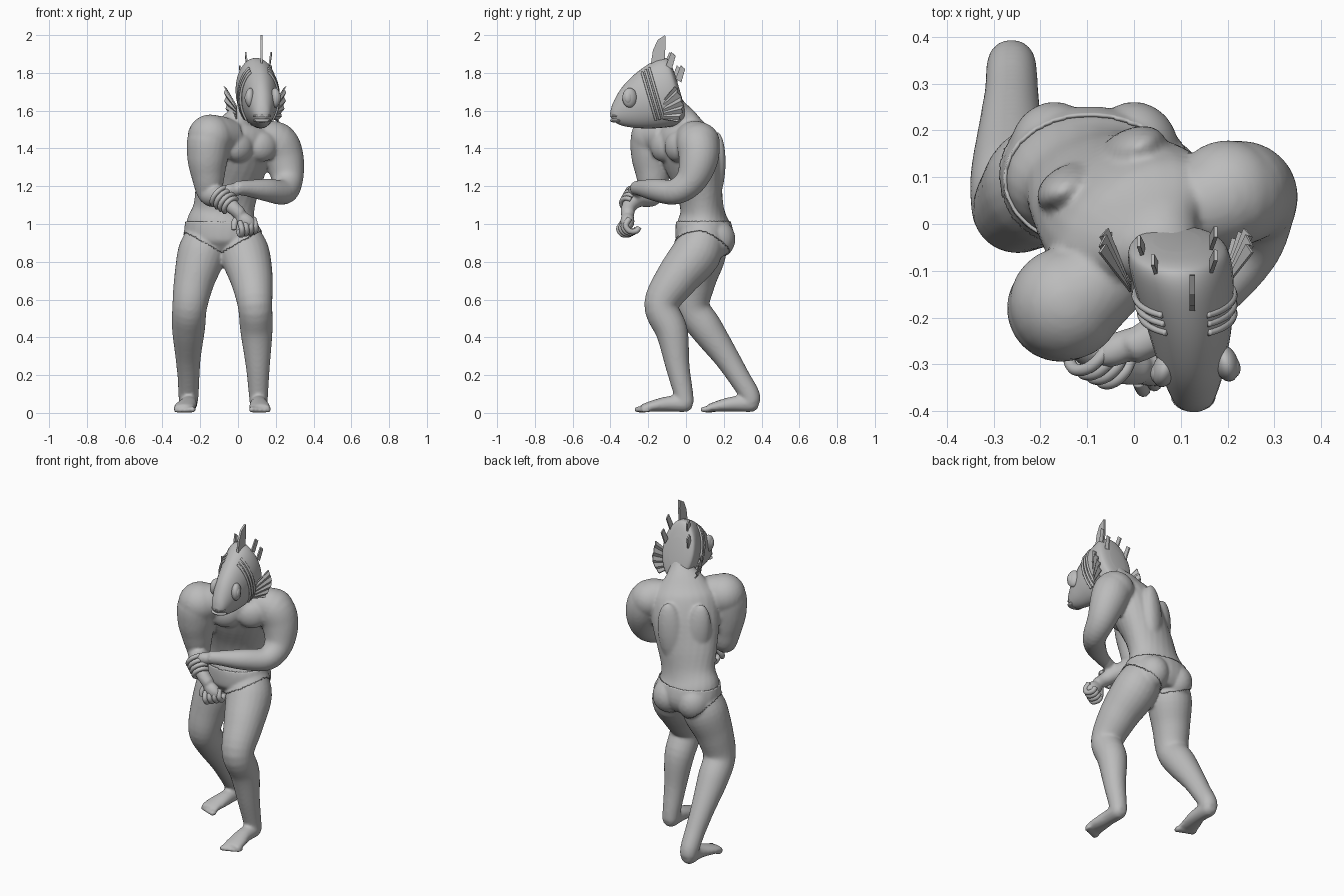
import bpy, bmesh, math
from mathutils import Vector, Matrix

if "Cube" in bpy.data.objects:
    bpy.data.objects.remove(bpy.data.objects["Cube"])

grey = bpy.data.materials.new("plain grey")
grey.use_nodes = True
grey.diffuse_color = (0.5, 0.5, 0.5, 1)
grey.node_tree.nodes["Principled BSDF"].inputs["Base Color"].default_value = (0.5, 0.5, 0.5, 1)


def finish(name, bm, smooth=True):
    bmesh.ops.recalc_face_normals(bm, faces=bm.faces[:])
    mesh = bpy.data.meshes.new(name)
    bm.to_mesh(mesh)
    bm.free()
    mesh.materials.append(grey)
    if smooth:
        mesh.shade_smooth()
    ob = bpy.data.objects.new(name, mesh)
    bpy.context.collection.objects.link(ob)
    return ob


def spline(rows, steps):
    """Smooth interpolation through every row of numbers."""
    out = []
    for i in range(len(rows) - 1):
        a, b, c, d = (rows[max(i - 1, 0)], rows[i], rows[i + 1], rows[min(i + 2, len(rows) - 1)])
        for s in range(steps):
            t = s / steps
            out.append([q + t * ((r - p) + t * ((2 * p - 5 * q + 4 * r - e) + t * (3 * (q - r) + e - p))) / 2
                        for p, q, r, e in zip(a, b, c, d)])
    return out + [list(rows[-1])]


def tube(name, rows, normal=None, side=None, steps=5, seg=24):
    """Loft of rows (x, y, z, radius, width ratio, yaw)."""
    rows = spline([tuple(r) + (1, 0)[len(r) - 4:] for r in rows], steps)
    bm, rings = bmesh.new(), []
    for i, (x, y, z, r, k, yaw) in enumerate(rows):
        ahead, behind = rows[min(i + 1, len(rows) - 1)], rows[max(i - 1, 0)]
        t = (normal or Vector(ahead[:3]) - Vector(behind[:3])).normalized()
        u = side or Vector((math.cos(yaw), math.sin(yaw), 0))
        u = (u - t * u.dot(t)).normalized()
        v = t.cross(u)
        ring = []
        for j in range(seg):
            a = math.tau * j / seg
            ring.append(bm.verts.new(Vector((x, y, z)) + r * (k * math.cos(a) * u + math.sin(a) * v)))
        rings.append(ring)
    for a, b in zip(rings, rings[1:]):
        for j in range(seg):
            n = (j + 1) % seg
            bm.faces.new((a[j], a[n], b[n], b[j]))
    bm.faces.new(rings[0])
    bm.faces.new(rings[-1])
    return finish(name, bm)


def blob(name, loc, size, yaw=0, tilt=0):
    bm = bmesh.new()
    m = Matrix.Translation(loc) @ Matrix.Rotation(yaw, 4, "Z") @ Matrix.Rotation(tilt, 4, "Y")
    bmesh.ops.create_uvsphere(bm, u_segments=24, v_segments=16, radius=1,
                              matrix=m @ Matrix.Diagonal((*size, 1)))
    return finish(name, bm)


def plate(name, points, thick=0.008):
    bm = bmesh.new()
    bm.faces.new([bm.verts.new(p) for p in points])
    ob = finish(name, bm, False)
    mod = ob.modifiers.new("thickness", "SOLIDIFY")
    mod.thickness, mod.offset = thick, 0
    return ob


def bake(ob):
    dg = bpy.context.evaluated_depsgraph_get()
    mesh = bpy.data.meshes.new_from_object(ob.evaluated_get(dg))
    ob.modifiers.clear()
    ob.data = mesh


# Torso, twisted towards the model's left
parts = [tube("body", [
    (-0.085, 0.1, 0.86, 0.11, 1.2, -0.1), (-0.085, 0.1, 0.92, 0.145, 1.3, -0.1),
    (-0.085, 0.09, 1.0, 0.14, 1.35, -0.05), (-0.075, 0.085, 1.08, 0.115, 1.42, 0.1),
    (-0.055, 0.065, 1.2, 0.12, 1.45, 0.3), (-0.015, 0.025, 1.35, 0.137, 1.42, 0.5),
    (0.02, -0.01, 1.47, 0.13, 1.45, 0.52), (0.04, -0.03, 1.55, 0.085, 1.5, 0.52),
    (0.07, -0.06, 1.6, 0.07, 1.1, 0.5), (0.09, -0.09, 1.66, 0.06, 1, 0.5)])]
axis, front = Vector((0.86, 0.5, 0)), Vector((0.5, -0.86, 0))
for s in (-1, 1):
    chest = Vector((0.02, -0.01, 1.41)) + axis * s * 0.075 + front * 0.09
    parts.append(blob("chest_muscle", chest, (0.085, 0.055, 0.08), 0.52))
    back = Vector((-0.02, 0.03, 1.3)) + axis * s * 0.075 - front * 0.1
    parts.append(blob("back_muscle", back, (0.075, 0.05, 0.19), 0.45, s * 0.12))
    parts.append(blob("buttock", (-0.085 + s * 0.085, 0.155, 0.92), (0.09, 0.1, 0.1)))

# Legs
parts.append(tube("left_leg", [
    (0.0, 0.1, 0.97, 0.10), (0.035, 0.06, 0.85, 0.13), (0.072, -0.05, 0.71, 0.113),
    (0.09, -0.13, 0.57, 0.092), (0.098, -0.075, 0.43, 0.085), (0.105, -0.045, 0.25, 0.064),
    (0.108, -0.015, 0.11, 0.052), (0.11, -0.005, 0.05, 0.048)]))
parts.append(tube("right_leg", [
    (-0.16, 0.1, 0.97, 0.10), (-0.19, 0.085, 0.85, 0.128), (-0.232, 0.05, 0.7, 0.108),
    (-0.256, 0.035, 0.56, 0.092), (-0.262, 0.105, 0.45, 0.088), (-0.264, 0.21, 0.3, 0.068),
    (-0.262, 0.28, 0.19, 0.058), (-0.262, 0.335, 0.1, 0.054), (-0.262, 0.345, 0.055, 0.05)]))

# Feet with toes
for x, y, turn in ((0.11, 0, 0.005), (-0.262, 0.35, -0.02)):
    parts.append(tube("foot", [
        (x, y + 0.035, 0.045, 0.025, 1), (x, y, 0.05, 0.045, 1), (x, y - 0.1, 0.047, 0.04, 1.15),
        (x + turn, y - 0.19, 0.033, 0.028, 2), (x + turn, y - 0.235, 0.025, 0.018, 3)]))
    inner = 1 if x < 0 else -1
    for i in range(5):
        big = 0.018 - 0.0018 * i
        parts.append(blob("toe", (x + turn + inner * (0.043 - 0.023 * i), y - 0.25 + 0.009 * i, big),
                          (big * 0.85, 0.028, big)))

# Arms
parts.append(tube("left_arm", [
    (0.1, 0.02, 1.45, 0.09), (0.2, 0.06, 1.43, 0.112), (0.245, 0.065, 1.34, 0.105),
    (0.262, 0.025, 1.23, 0.082), (0.24, -0.06, 1.17, 0.068), (0.15, -0.16, 1.18, 0.06),
    (0.04, -0.24, 1.19, 0.042), (-0.01, -0.265, 1.19, 0.038)]))
parts.append(blob("left_shoulder", (0.2, 0.065, 1.43), (0.115, 0.115, 0.11)))
parts.append(tube("right_arm", [
    (-0.03, -0.09, 1.46, 0.09), (-0.14, -0.17, 1.46, 0.115), (-0.16, -0.18, 1.36, 0.11),
    (-0.158, -0.175, 1.25, 0.088), (-0.145, -0.18, 1.16, 0.066), (-0.09, -0.255, 1.14, 0.052),
    (-0.035, -0.3, 1.095, 0.04), (0.015, -0.31, 1.05, 0.036)]))
parts.append(blob("right_shoulder", (-0.145, -0.17, 1.46), (0.122, 0.122, 0.12)))
parts.append(blob("left_palm", (-0.03, -0.265, 1.18), (0.06, 0.035, 0.035), 0.5))
parts.append(blob("right_palm", (0.04, -0.31, 1.015), (0.062, 0.038, 0.042), 0, 0.6))

# Merge the parts into one skin
for ob in parts[1:]:
    bpy.data.objects.remove
body = parts[0]
bm = bmesh.new()
for ob in parts:
    bm.from_mesh(ob.data)
bm.to_mesh(body.data)
bm.free()
for ob in parts[1:]:
    bpy.data.objects.remove(ob)
remesh = body.modifiers.new("skin", "REMESH")
remesh.mode, remesh.voxel_size, remesh.use_smooth_shade = "VOXEL", 0.009, True
soft = body.modifiers.new("soften", "SMOOTH")
soft.factor, soft.iterations = 0.5, 6
bake(body)

# Briefs: the hip skin thickened between the waistline and the leg lines
bm = bmesh.new()
bm.from_mesh(body.data)


def outside(face):
    c = face.calc_center_median()
    hem = 0.85 + 0.55 * abs(c.x + 0.085) - 0.35 * max(0, c.y - 0.08)
    return not hem < c.z < 1.01 or c.y < -0.16


bmesh.ops.delete(bm, geom=[f for f in bm.faces if outside(f)], context="FACES")
briefs = finish("briefs", bm)
shell = briefs.modifiers.new("cloth", "SOLIDIFY")
shell.thickness, shell.offset = 0.007, 1

# Left fingers gripping the right wrist
along = Vector((0.67, -0.48, -0.57)).normalized()
up = (Vector((0, 0, 1)) - along * along.z).normalized()
out = along.cross(up)
for i in range(4):
    mid = Vector((-0.095, -0.262, 1.145)) + along * 0.027 * i
    grip = 0.058 - 0.004 * i
    arc = [mid + grip * (math.cos(a) * up + math.sin(a) * out) for a in (-0.6, 0, 0.7, 1.4, 2.1, 2.8)]
    tube("left_finger", [(*p, 0.013) for p in arc], side=along, seg=12)

# Right fingers, curled, and thumb
row = Vector((0.024, 0.012, 0.006))
for i in range(4):
    curl = [(0.01, -0.335, 1.01), (0.02, -0.355, 0.975), (0.02, -0.335, 0.945),
            (0.01, -0.3, 0.945), (0.005, -0.285, 0.965)]
    tube("right_finger", [(*(Vector(p) + row * i), 0.015) for p in curl], side=row.normalized(), seg=12)
tube("right_thumb", [(0.0, -0.3, 1.04, 0.018), (-0.02, -0.32, 1.0, 0.018), (-0.02, -0.33, 0.97, 0.013)], seg=12)

# Fish head
lean = Vector((0, 0.96, 0.28))
tube("fish_head", [
    (0.128, -0.398, 1.57, 0.015, 1.2), (0.127, -0.37, 1.583, 0.06, 0.78),
    (0.124, -0.305, 1.618, 0.113, 0.62), (0.118, -0.215, 1.655, 0.155, 0.59),
    (0.105, -0.12, 1.69, 0.18, 0.6), (0.095, -0.065, 1.71, 0.177, 0.61),
    (0.092, -0.045, 1.715, 0.15, 0.6), (0.092, -0.035, 1.715, 0.08, 0.6)], normal=lean, seg=32)
for z in (1.572, 1.548):
    blob("lip", (0.127, -0.368, z), (0.048, 0.034, 0.012))
for s, x, y in ((-1, 0.066, -0.31), (1, 0.197, -0.298)):
    blob("eye", (x, y, 1.668), (0.026, 0.04, 0.052), s * 0.3)
    blob("pupil", (x + s * 0.014, y - 0.006, 1.668), (0.016, 0.024, 0.032), s * 0.3)

# Gill bands on both cheeks
rise = Vector((0, -0.28, 0.96))
for s in (-1, 1):
    for i in range(3):
        hub = Vector((0.114 - 0.003 * i, -0.192 + 0.02 * i, 1.663 + 0.007 * i))
        r = 0.164 + 0.005 * i
        arc = [hub + rise * r * math.sin(a) + Vector((s * (r * 0.6 + 0.002) * math.cos(a), 0, 0))
               for a in (-0.8, -0.4, 0, 0.4, 0.8, 1.1)]
        tube("gill_band", [(*p, 0.007) for p in arc], side=lean, seg=8)

# Pleated cheek fins
for s in (-1, 1):
    bm = bmesh.new()
    rim = spline([(0.155, -0.055, 1.73), (0.15, -0.015, 1.63), (0.12, -0.04, 1.54)], 5)
    pairs = []
    for i, (x, y, z) in enumerate(rim):
        t = i / (len(rim) - 1)
        fold = 0.006 * (-1) ** i
        root = (0.09 + s * 0.095, -0.145 + 0.02 * t, 1.625 - 0.07 * t)
        pairs.append((bm.verts.new(root), bm.verts.new((0.09 + s * (x + fold), y - fold, z))))
    for a, b in zip(pairs, pairs[1:]):
        bm.faces.new((a[0], a[1], b[1], b[0]))
    fin = finish("cheek_fin", bm, False)
    fin.modifiers.new("thickness", "SOLIDIFY").thickness = 0.006

# Crest and small head spines
plate("crest_fin", [(0.125, y, z) for y, z in (
    (-0.19, 1.82), (-0.175, 1.92), (-0.15, 1.975), (-0.11, 2.0), (-0.108, 1.95), (-0.115, 1.84))], 0.012)
for x, y, z in ((0.05, -0.1, 1.84), (0.165, -0.09, 1.84), (0.02, -0.06, 1.77), (0.165, -0.04, 1.77)):
    lift = 0.01 if x > 0.1 else -0.01
    plate("head_spine", [(x, y - 0.015, z), (x + lift, y + 0.012, z + 0.07),
                         (x + lift, y + 0.035, z + 0.05), (x, y + 0.015, z - 0.02)])
